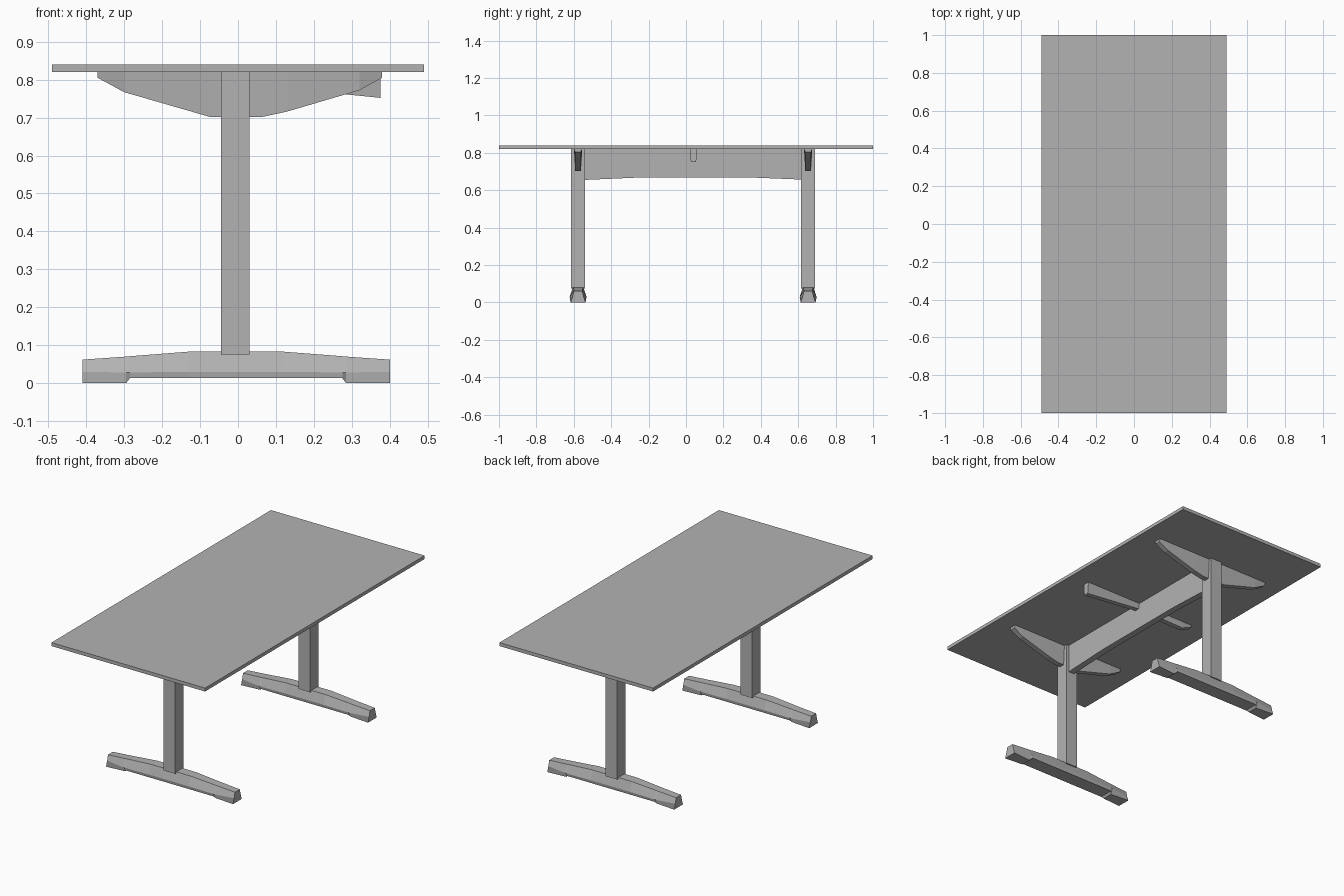
import bpy
import bmesh

old = bpy.data.objects.get("Cube")
if old:
    bpy.data.objects.remove(old, do_unlink=True)

# Single grey finish
grey = bpy.data.materials.new("plain grey")
grey.use_nodes = True
colour = (0.45, 0.45, 0.45, 1)
grey.diffuse_color = colour
grey.node_tree.nodes["Principled BSDF"].inputs["Base Color"].default_value = colour


def loft(name, rings):
    """Skin closed rings of equal size into a capped, flat-shaded solid."""
    bm = bmesh.new()
    loops = [[bm.verts.new(p) for p in ring] for ring in rings]
    n = len(loops[0])
    for a, b in zip(loops, loops[1:]):
        for i in range(n):
            j = (i + 1) % n
            bm.faces.new((a[i], a[j], b[j], b[i]))
    bm.faces.new(loops[0])
    bm.faces.new(loops[-1])
    bmesh.ops.recalc_face_normals(bm, faces=bm.faces)
    mesh = bpy.data.meshes.new(name)
    bm.to_mesh(mesh)
    bm.free()
    mesh.materials.append(grey)
    obj = bpy.data.objects.new(name, mesh)
    bpy.context.collection.objects.link(obj)
    return obj


def box(name, x0, x1, y0, y1, z0, z1):
    rings = [[(x0, y0, z), (x1, y0, z), (x1, y1, z), (x0, y1, z)] for z in (z0, z1)]
    return loft(name, rings)


def foot(name, y):
    # x, top height, top half width, waist height, waist half width, base height, base half width
    stations = [
        (-0.41, 0.062, 0.022, 0.03, 0.03, 0.0, 0.04),
        (-0.295, 0.07, 0.024, 0.028, 0.045, 0.0, 0.03),
        (-0.285, 0.071, 0.024, 0.028, 0.045, 0.013, 0.042),
        (-0.13, 0.083, 0.028, 0.03, 0.045, 0.013, 0.042),
        (0.12, 0.083, 0.028, 0.03, 0.045, 0.013, 0.042),
        (0.275, 0.071, 0.024, 0.028, 0.045, 0.013, 0.042),
        (0.285, 0.07, 0.024, 0.028, 0.045, 0.0, 0.03),
        (0.40, 0.062, 0.022, 0.03, 0.03, 0.0, 0.04),
    ]
    rings = []
    for x, zt, wt, zm, wm, zb, wb in stations:
        rings.append([(x, y - wt, zt), (x, y + wt, zt), (x, y + wm, zm),
                      (x, y + wb, zb), (x, y - wb, zb), (x, y - wm, zm)])
    return loft(name, rings)


def bracket(name, y, half, stations):
    # Tapered arm hanging below the top: (x, lower height)
    return loft(name, [[(x, y - half, 0.82), (x, y + half, 0.82),
                        (x, y + half * 0.7, z), (x, y - half * 0.7, z)]
                       for x, z in stations])


# Table top
box("table_top", -0.49, 0.49, -1, 1, 0.82, 0.84)

# Two end frames: foot, post and the arms under the top
arms = [(-0.37, 0.805), (-0.30, 0.767), (-0.075, 0.702),
        (0.065, 0.702), (0.13, 0.716), (0.32, 0.772), (0.38, 0.805)]
for side, y in (("front", -0.577), ("back", 0.653)):
    foot(side + "_foot", y)
    box(side + "_leg", -0.045, 0.03, y - 0.038, y + 0.038, 0.075, 0.82)
    bracket(side + "_bracket", y, 0.022, arms)

# Middle arm, deepest at its left end
bracket("middle_bracket", 0.04, 0.02,
        [(-0.36, 0.81), (-0.30, 0.785), (0.0, 0.79), (0.375, 0.752)])

# Long beam with a slightly arched lower edge
loft("beam", [[(-0.025, y, z), (0.012, y, z), (0.012, y, 0.82), (-0.025, y, 0.82)]
              for y, z in ((-0.545, 0.655), (-0.25, 0.668), (0.35, 0.668), (0.62, 0.657))])
